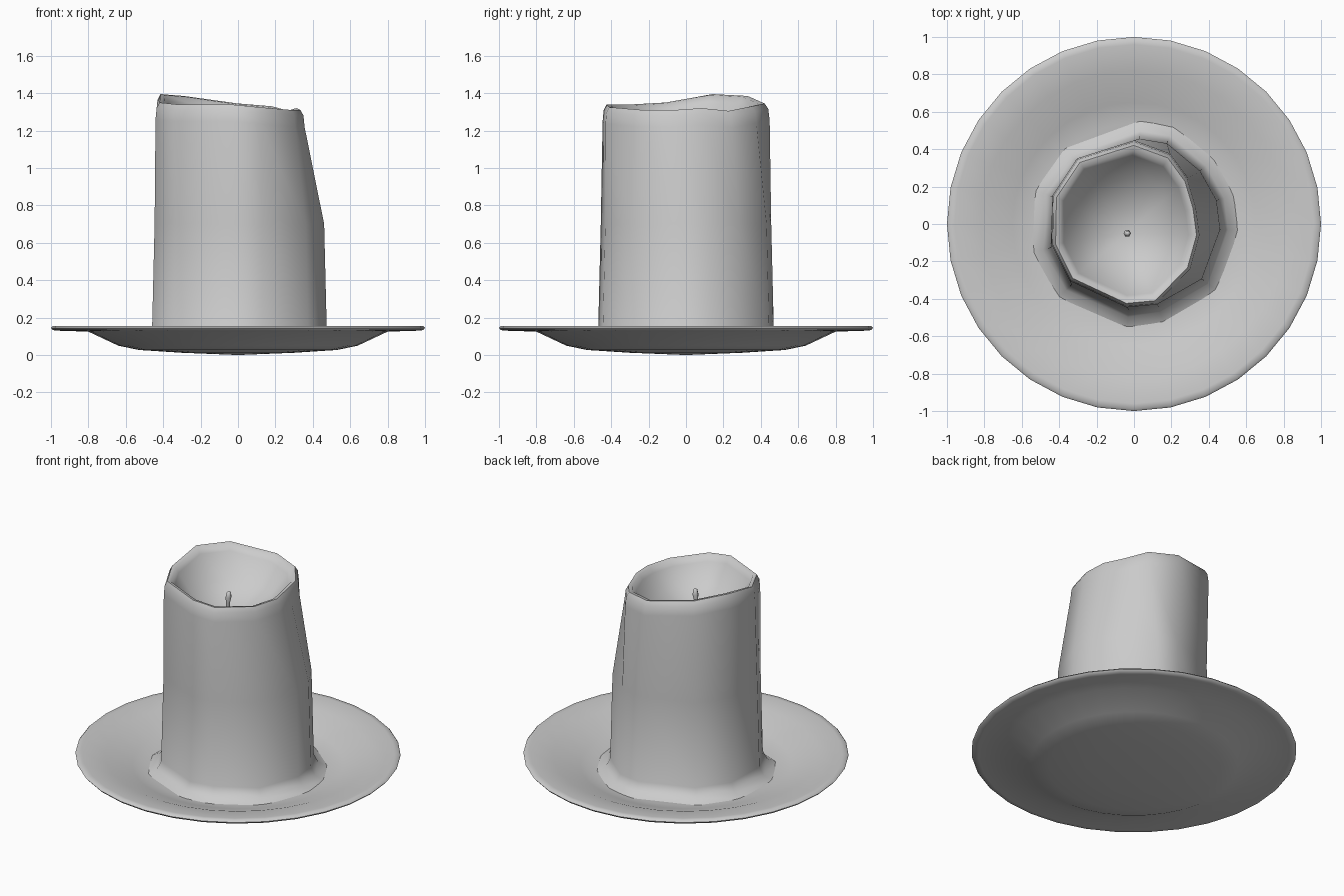
import bpy, bmesh
from math import cos, sin, pi, radians

if "Cube" in bpy.data.objects:
    bpy.data.objects.remove(bpy.data.objects["Cube"])


def finish(name, bm, angle):
    bmesh.ops.recalc_face_normals(bm, faces=bm.faces)
    mesh = bpy.data.meshes.new(name)
    bm.to_mesh(mesh)
    bm.free()
    obj = bpy.data.objects.new(name, mesh)
    bpy.context.collection.objects.link(obj)
    bpy.ops.object.select_all(action='DESELECT')
    obj.select_set(True)
    bpy.context.view_layer.objects.active = obj
    bpy.ops.object.shade_smooth_by_angle(angle=radians(angle))
    return obj


def loft(name, rings, start=None, end=None, angle=50):
    """Skin a stack of equal-sized rings; close the ends with fans to a point."""
    bm = bmesh.new()
    loops = [[bm.verts.new(p) for p in ring] for ring in rings]
    n = len(loops[0])
    for a, b in zip(loops, loops[1:]):
        for i in range(n):
            j = (i + 1) % n
            bm.faces.new((a[i], a[j], b[j], b[i]))
    for loop, tip in ((loops[0], start), (loops[-1], end)):
        if tip:
            v = bm.verts.new(tip)
            for i in range(n):
                bm.faces.new((loop[i], loop[(i + 1) % n], v))
    return finish(name, bm, angle)


def circle(r, z, n, x=0, y=0):
    return [(x + r * cos(2 * pi * i / n), y + r * sin(2 * pi * i / n), z)
            for i in range(n)]


# Saucer: thin dished plate, profile from the underside over the rim
profile = [(0.30, 0.012), (0.53, 0.027), (0.64, 0.05), (0.80, 0.125),
           (0.96, 0.13), (0.99, 0.133), (1.0, 0.145), (0.99, 0.155),
           (0.96, 0.156), (0.82, 0.138), (0.65, 0.075), (0.54, 0.047)]
loft("saucer", [circle(r, z, 32) for r, z in profile],
     (0, 0, 0), (0, 0, 0.04), 60)

# Candle: irregular base outline and melted, sloping rim (matching points)
base = [(0.03, 0.465), (0.18, 0.44), (0.36, 0.29), (0.45, 0.13),
        (0.47, -0.03), (0.37, -0.30), (0.13, -0.44), (-0.03, -0.465),
        (-0.34, -0.33), (-0.455, -0.13), (-0.445, 0.15), (-0.31, 0.34)]
rim = [(0.0, 0.44, 1.345), (0.19, 0.37, 1.33), (0.285, 0.24, 1.305),
       (0.33, 0.09, 1.32), (0.35, -0.06, 1.31), (0.30, -0.24, 1.31),
       (0.12, -0.425, 1.325), (-0.04, -0.44, 1.34), (-0.34, -0.30, 1.34),
       (-0.435, -0.11, 1.35), (-0.43, 0.15, 1.395), (-0.30, 0.345, 1.385)]
CX, CY = -0.04, -0.05  # bowl centre


def base_ring(scale, z):
    return [(x * scale, y * scale, z) for x, y in base]


def rim_ring(scale, drop, level=None, mix=0):
    return [(CX + (x - CX) * scale, CY + (y - CY) * scale,
             (z - drop) * (1 - mix) + (level or 0) * mix) for x, y, z in rim]


loft("candle", [
    base_ring(1.19, 0.048), base_ring(1.07, 0.075), base_ring(1.01, 0.13),
    base_ring(0.98, 0.70),
    rim_ring(1.015, 0.09), rim_ring(1.0, 0.03), rim_ring(0.96, 0.0),
    rim_ring(0.90, 0.005), rim_ring(0.85, 0.04),
    rim_ring(0.62, 0.04, 1.12, 0.65), rim_ring(0.3, 0.04, 1.10, 0.95)],
    end=(CX, CY, 1.09), angle=60)

# Wick: short tapered string in the melted bowl
loft("wick", [circle(0.014, 1.07, 6, CX, CY),
              circle(0.014, 1.18, 6, CX, CY),
              circle(0.02, 1.22, 6, CX + 0.004, CY),
              circle(0.014, 1.25, 6, CX + 0.006, CY)],
     end=(CX + 0.006, CY, 1.26), angle=60)
